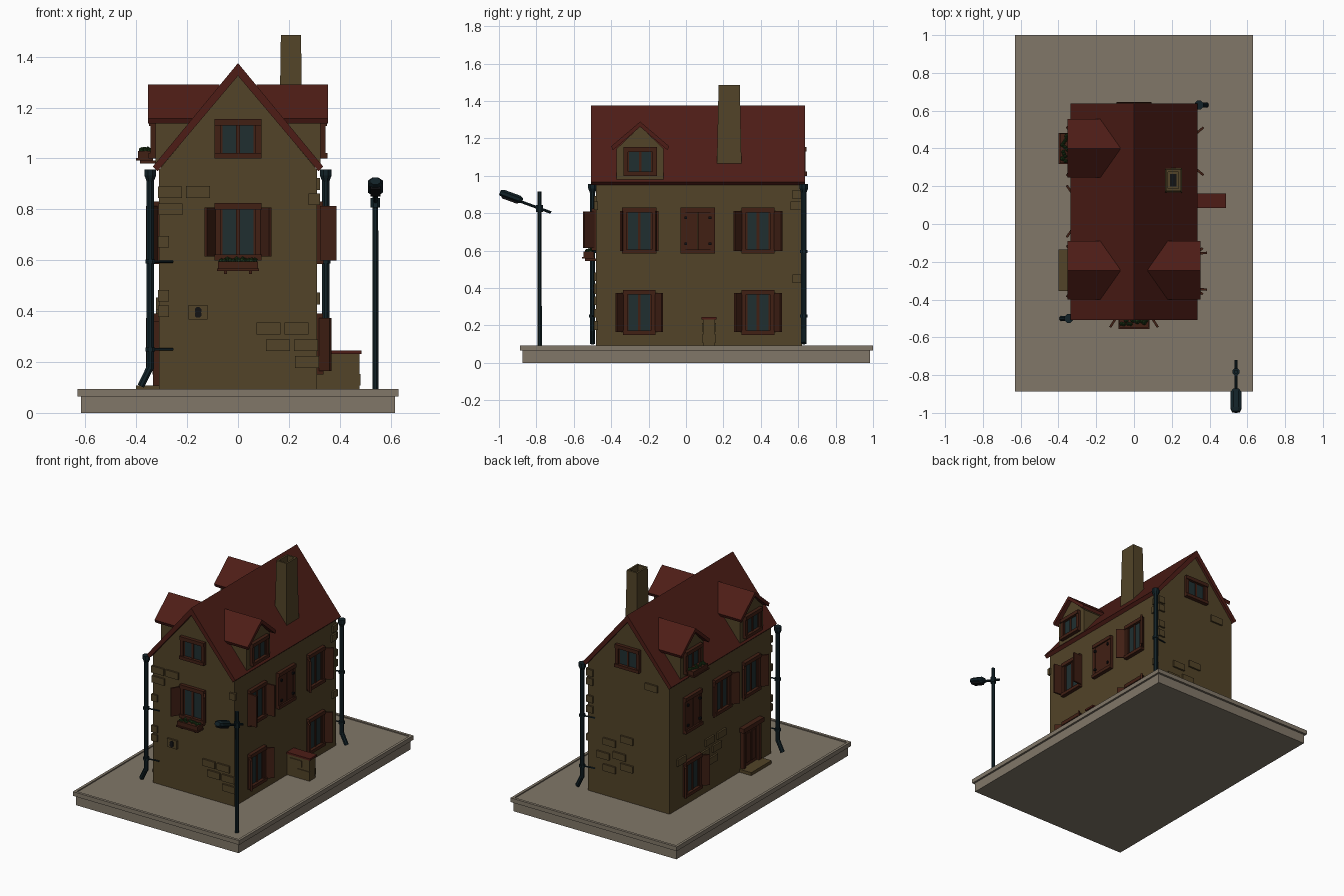
import bpy, bmesh, random
from math import radians, sin, cos
from mathutils import Matrix, Vector

if "Cube" in bpy.data.objects:
    bpy.data.objects.remove(bpy.data.objects["Cube"])

random.seed(4)
T, R = Matrix.Translation, Matrix.Rotation


def material(name, rgb):
    m = bpy.data.materials.new(name)
    m.diffuse_color = (*rgb, 1)
    m.use_nodes = True
    m.node_tree.nodes["Principled BSDF"].inputs["Base Color"].default_value = m.diffuse_color
    return m


WALL = material("wall_plaster", (.085, .057, .021))
ROOF = material("roof_tile", (.075, .012, .008))
WOOD = material("brown_wood", (.052, .014, .007))
GLASS = material("window_glass", (.014, .028, .030))
IRON = material("blue_iron", (.006, .016, .021))
PAVE = material("paving", (.22, .185, .14))
LEAF = material("leaves", (.012, .035, .008))
DARK = material("soot", (.006, .006, .007))


def finish(name, mat, bm, M=Matrix()):
    bmesh.ops.recalc_face_normals(bm, faces=bm.faces)
    bm.transform(M)
    me = bpy.data.meshes.new(name)
    bm.to_mesh(me)
    bm.free()
    me.materials.append(mat)
    ob = bpy.data.objects.new(name, me)
    bpy.context.collection.objects.link(ob)
    return ob


def boxes(name, mat, M, items):
    # items: (x0, x1, y0, y1, z0, z1), joined in one object
    bm = bmesh.new()
    for a, b, c, d, e, f in items:
        S = Matrix.Diagonal((b - a, d - c, f - e, 1))
        bmesh.ops.create_cube(bm, size=1, matrix=T(((a + b) / 2, (c + d) / 2, (e + f) / 2)) @ S)
    return finish(name, mat, bm, M)


def prism(name, mat, M, profile, y0, y1):
    # xz profile pushed along y
    bm = bmesh.new()
    f = bm.faces.new([bm.verts.new((x, y0, z)) for x, z in profile])
    ext = bmesh.ops.extrude_face_region(bm, geom=[f])["geom"]
    bmesh.ops.translate(bm, vec=(0, y1 - y0, 0), verts=[v for v in ext if isinstance(v, bmesh.types.BMVert)])
    return finish(name, mat, bm, M)


def rod(name, mat, p, q, rings, sides=8, M=Matrix(), flat=1):
    # stepped round bar from p to q; rings are (fraction, radius)
    p, q = Vector(p), Vector(q)
    d = q - p
    rot = d.to_track_quat('Z', 'Y').to_matrix().to_4x4()
    bm = bmesh.new()
    loops = []
    for t, r in rings:
        loops.append([bm.verts.new((r * cos(radians((i + .5) * 360 / sides)),
                                    r * flat * sin(radians((i + .5) * 360 / sides)), t * d.length))
                      for i in range(sides)])
    for A, B in zip(loops, loops[1:]):
        for i in range(sides):
            j = (i + 1) % sides
            bm.faces.new((A[i], A[j], B[j], B[i]))
    bm.faces.new(loops[0])
    bm.faces.new(loops[-1])
    return finish(name, mat, bm, M @ T(p) @ rot)


def sunk_block(name, mat, lo, hi, rim, depth, taper=1.0):
    # box with a sunken top
    bm = bmesh.new()
    lo, hi = Vector(lo), Vector(hi)
    bmesh.ops.create_cube(bm, size=1, matrix=Matrix.Diagonal((*(hi - lo), 1)))
    top = max(bm.faces, key=lambda f: f.calc_center_median().z)
    for v in top.verts:
        v.co.x *= taper
        v.co.y *= taper
    bmesh.ops.inset_region(bm, faces=[top], thickness=rim)
    well = bmesh.ops.extrude_face_region(bm, geom=[top])["geom"]
    bmesh.ops.delete(bm, geom=[top], context='FACES_ONLY')
    bmesh.ops.translate(bm, vec=(0, 0, -depth), verts=[v for v in well if isinstance(v, bmesh.types.BMVert)])
    return finish(name, mat, bm, T((lo + hi) / 2))


# wall frames: local x runs along the wall, local -y points outward
FRONT = T((0, -.48, 0))
BACK = T((0, .62, 0)) @ R(radians(180), 4, 'Z')


def right(y, x=.31):
    return T((x, y, 0)) @ R(radians(90), 4, 'Z')


def left(y, x=.31):
    return T((-x, y, 0)) @ R(radians(-90), 4, 'Z')


def window(name, M, z0, z1, w=.088, shut=None, length=.065, closed=False):
    a, b = z0 + .022, z1 - .025
    i = w - .025
    boxes(name + "_frame", WOOD, M, [
        (-w, w, -.024, .01, b, z1), (-w, w, -.026, .01, z0, a),
        (-w, -i, -.018, .01, a, b), (i, w, -.018, .01, a, b)])
    if closed:
        boxes(name + "_closed_shutters", WOOD, M, [(-i, -.001, -.015, .01, a, b), (.001, i, -.015, .01, a, b)])
        boxes(name + "_hinges", DARK, M, [(s * .065 - .007, s * .065 + .007, -.027, 0, z - .007, z + .007)
                                          for s in (-1, 1) for z in (a + .03, b - .03)])
        return
    boxes(name + "_glass", GLASS, M, [(-i, i, -.005, .01, a, b)])
    boxes(name + "_casement", WOOD, M, [(-.007, .007, -.011, 0, a, b), (-i, -i + .006, -.009, 0, a, b),
                                        (i - .006, i, -.009, 0, a, b)])
    if shut is not None:
        for s in (-1, 1):
            H = M @ T((s * w, -.012, 0)) @ R(radians(s * shut), 4, 'Z')
            boxes(name + "_shutter", WOOD, H, [(-.006, .006, -length, 0, a - .008, b + .008)])


def flower_box(name, M, z):
    boxes(name, WOOD, M, [(-.078, .078, -.068, -.012, z + .008, z + .038), (-.083, .083, -.075, -.01, z, z + .009)]
          + [(s * .05 - .006, s * .05 + .006, -.06, 0, z - .012, z) for s in (-1, 1)])
    bm = bmesh.new()
    for k in range(12):
        pos = (-.066 + k * .012, random.uniform(-.055, -.027), z + .038 + random.uniform(0, .006))
        bmesh.ops.create_icosphere(bm, subdivisions=1, radius=random.uniform(.01, .015), matrix=T(pos))
    finish(name + "_plants", LEAF, bm, M)


def stones(name, M, items, w=.047, h=.023, out=.012):
    boxes(name, WALL, M, [(x - w, x + w, -out, .01, z - h, z + h) for x, z in items])


# paved base
boxes("base_plinth", PAVE, Matrix(), [(-.617, .617, -.875, .985, 0, .066)])
sunk_block("base_slab", PAVE, (-.63, -.888, .065), (.63, 1, .094), .026, .007)

# house body and main roof
prism("house_walls", WALL, Matrix(), [(-.31, .08), (.31, .08), (.31, .956), (0, 1.328), (-.31, .956)], -.48, .62)
prism("main_roof", ROOF, Matrix(), [(0, 1.375), (.335, .968), (.316, .95), (0, 1.325), (-.316, .95), (-.335, .968)],
      -.508, .637)

# chimney
sunk_block("chimney", WALL, (.162, .165, 1.05), (.254, .297, 1.485), .018, .06, .86)
boxes("chimney_flue", DARK, Matrix(), [(.19, .226, .198, .264, 1.40, 1.43)])

# dormers
for name, M in (("dormer_right", right(-.245, .325)), ("dormer_left_front", left(-.245, .325)),
                ("dormer_left_back", left(.40, .325))):
    prism(name + "_walls", WALL, M, [(-.126, .97), (.126, .97), (.126, 1.145), (0, 1.265), (-.126, 1.145)], 0, .2)
    prism(name + "_roof", ROOF, M, [(0, 1.29), (.155, 1.158), (.146, 1.137), (0, 1.262), (-.146, 1.137), (-.155, 1.158)],
          -.028, .252)
    window(name + "_window", M, 1.0, 1.153, .09)

# front and back windows
window("front_gable_window", FRONT, 1.0, 1.155, .092)
window("back_gable_window", BACK, 1.0, 1.155, .092)
window("front_window", FRONT, .6, .825, .092, 32)
# right wall windows
window("right_upper_front_window", right(-.25), .585, .83, .092, 5)
window("right_upper_middle_window", right(.063), .585, .83, .092, closed=True)
window("right_upper_back_window", right(.385), .585, .83, .088, 40, .06)
for y in (-.25, .385):
    window("right_lower_window", right(y), .15, .39, .088, 40, .055)
# left wall windows
window("left_upper_back_window", left(.385), .585, .83, .092, closed=True)
for y in (.067, -.25):
    window("left_upper_window", left(y), .585, .83, .088, 55, .06)
window("left_lower_window", left(.385), .15, .39, .088, 50, .055)

# door and step
D = left(-.245)
boxes("door_frame", WOOD, D, [(-.095, -.07, -.024, .01, .09, .37), (.07, .095, -.024, .01, .09, .37),
                              (-.11, .11, -.035, .01, .36, .39)])
boxes("door", WOOD, D, [(-.07, .07, -.008, .01, .09, .36), (-.05, -.008, -.013, 0, .13, .33),
                        (.008, .05, -.013, 0, .13, .33)])
boxes("door_step", WALL, D, [(-.11, .11, -.09, .01, .08, .108)])

# flower boxes
flower_box("front_flower_box", FRONT, .558)
flower_box("dormer_flower_box", left(.40, .325), .992)

# raised stones
stones("front_stones", FRONT, [(-.267, .867), (-.158, .868), (-.265, .80), (.12, .332), (.23, .332), (.158, .266),
                               (.268, .266), (.272, .2)])
stones("front_corner_stones", FRONT, [(-.293, .673), (-.293, .46), (-.293, .4), (.3, .84)], .022)
stones("back_stones", BACK, [(-.143, .46), (-.01, .51), (-.19, .36), (-.067, .385), (-.143, .28), (-.01, .32),
                             (.175, .92)])
stones("back_corner_stones", BACK, [(-.29, .72), (-.29, .65), (-.29, .9), (-.29, .84)], .024)
stones("left_stones", left(0), [(-.50, .41), (-.195, .43), (-.067, .43), (-.25, .36), (-.115, .36), (-.16, .29)])
stones("right_corner_stones", right(0), [(.595, .9), (.585, .84), (.595, .45)], .026)

# vent plate on the front
boxes("vent_plate", WALL, FRONT, [(-.194, -.12, -.012, .01, .367, .425)])
for z in (.387, .403):
    rod("vent_hole", DARK, (-.157, -.492, z), (-.157, -.497, z), [(0, .014), (1, .014)])

# low garden wall
boxes("garden_wall", WALL, Matrix(), [(.3, .478, .09, .155, .08, .232)])
boxes("garden_wall_cap", ROOF, Matrix(), [(.3, .486, .084, .162, .232, .245)])
for M in (T((0, .09, 0)), T((0, .155, 0)) @ Matrix.Scale(-1, 4, (0, 1, 0))):
    stones("garden_wall_stones", M, [(.376, .19), (.436, .13)], .045, .022, .005)

# two drain pipes, the second turned half round
for k, name in enumerate(("front_drain", "back_drain")):
    M = T((0, .065, 0)) @ R(radians(180 * k), 4, 'Z') @ T((0, -.065, 0))
    x, y = -.345, -.5
    rod(name + "_pipe", IRON, (x, y, .17), (x, y, .957),
        [(0, .015), (.94, .015), (.97, .025), (1, .025)], 8, M)
    rod(name + "_spout", IRON, (x, y, .18), (-.382, y, .105), [(0, .015), (1, .015)], 8, M)
    for z in (.25, .595):
        rod(name + "_collar", IRON, (x, y, z - .008), (x, y, z + .008), [(0, .021), (1, .021)], 8, M)
        rod(name + "_bracket", IRON, (x, y, z), (-.255, y + .01, z), [(0, .005), (1, .005)], 6, M)

# street lamp
rod("lamp_post", IRON, (.54, -.783, .08), (.54, -.783, .915), [(0, .013), (1, .012)])
L = T((.54, -.783, .826)) @ R(radians(-20), 4, 'X')
rod("lamp_arm", IRON, (0, .065, 0), (0, -.13, 0), [(0, .008), (1, .008)], 8, L)
rod("lamp_joint", IRON, (.54, -.783, .807), (.54, -.783, .845), [(0, .02), (1, .02)])
rod("lamp_head", IRON, (0, -.1, .008), (0, -.228, .008),
    [(0, .018), (.15, .032), (.85, .032), (1, .022)], 8, L, .7)
boxes("lamp_glass", DARK, L, [(-.02, .02, -.21, -.12, -.018, 0)])
